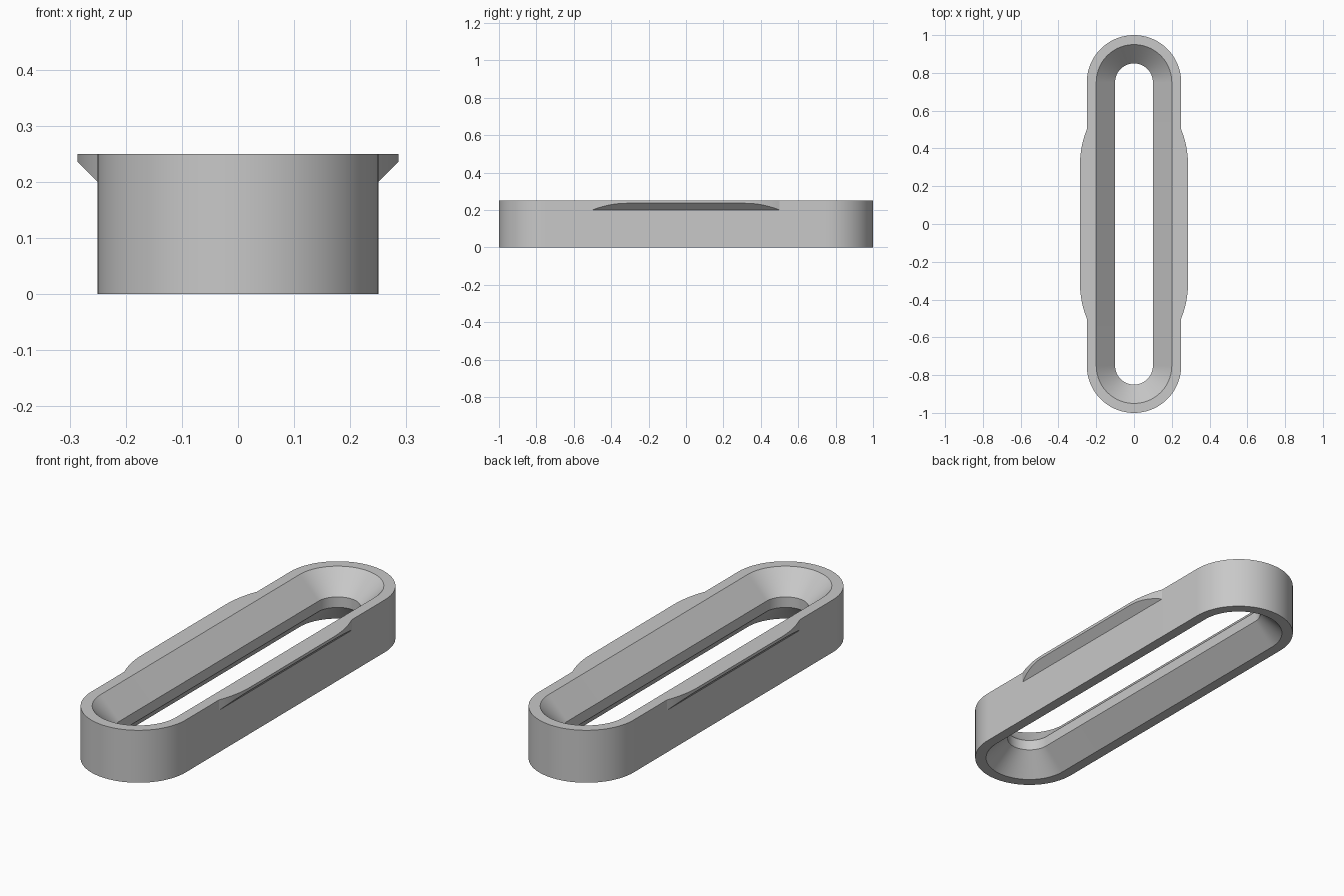
import bpy, bmesh, math

cube = bpy.data.objects.get("Cube")
if cube:
    bpy.data.objects.remove(cube, do_unlink=True)

grey = bpy.data.materials.new("light_grey")
grey.use_nodes = True
colour = (0.58, 0.58, 0.58, 1)
grey.diffuse_color = colour
grey.node_tree.nodes["Principled BSDF"].inputs["Base Color"].default_value = colour

R, CENTRE, H = 0.25, 0.75, 0.25         # outer radius, end arc centre, height
LIP, LIP_HALF, LIP_Z = 0.036, 0.5, 0.2  # side lip depth, half length, lower edge
BLEND = 0.5                             # radius of the lip's rounded ends
RUN = math.sqrt(2 * BLEND * LIP - LIP ** 2)
ARC, STEPS = 48, 10


def lip_depth(y):
    """How far the side lip stands out at this position along the side."""
    if abs(y) >= LIP_HALF - 1e-6:
        return 0.0
    t = max(0.0, abs(y) - (LIP_HALF - RUN))
    return LIP - BLEND + math.sqrt(BLEND ** 2 - t ** 2)


# Path round the slot: (centre y, normal x, normal y, lip depth)
half = [LIP_HALF - RUN * i / STEPS for i in range(STEPS + 1)]
side = [-y for y in half] + half[::-1]
path = [(y, 1, 0, lip_depth(y)) for y in side]
path += [(CENTRE, math.cos(a), math.sin(a), 0)
         for a in (math.pi * i / ARC for i in range(ARC + 1))]
path += [(-y, -x, -ny, d) for y, x, ny, d in path]

# Closed wall section: (radius, height, lip share)
section = [(0.2, H, None), (0.1, 0.15, None), (0.1, 0.1, None), (0.2, 0, None),
           (R, 0, None), (R, LIP_Z, None), (R, LIP_Z, "slope"), (R, H, "edge")]

bm = bmesh.new()
rings = []
for r, z, kind in section:
    ring = []
    for cy, nx, ny, depth in path:
        d = depth if kind else 0
        ring.append(bm.verts.new((nx * (r + d), cy + ny * r,
                                  z + (d if kind == "slope" else 0))))
    rings.append(ring)

n = len(path)
for k, a in enumerate(rings):
    b = rings[(k + 1) % len(rings)]
    for i in range(n):
        j = (i + 1) % n
        bm.faces.new((a[i], a[j], b[j], b[i]))
bmesh.ops.remove_doubles(bm, verts=bm.verts, dist=1e-5)
bmesh.ops.recalc_face_normals(bm, faces=bm.faces)

mesh = bpy.data.meshes.new("slotted_ring")
bm.to_mesh(mesh)
bm.free()
mesh.materials.append(grey)
ring_obj = bpy.data.objects.new("slotted_ring", mesh)
bpy.context.collection.objects.link(ring_obj)
bpy.context.view_layer.objects.active = ring_obj
ring_obj.select_set(True)
bpy.ops.object.shade_smooth_by_angle(angle=math.radians(15))
